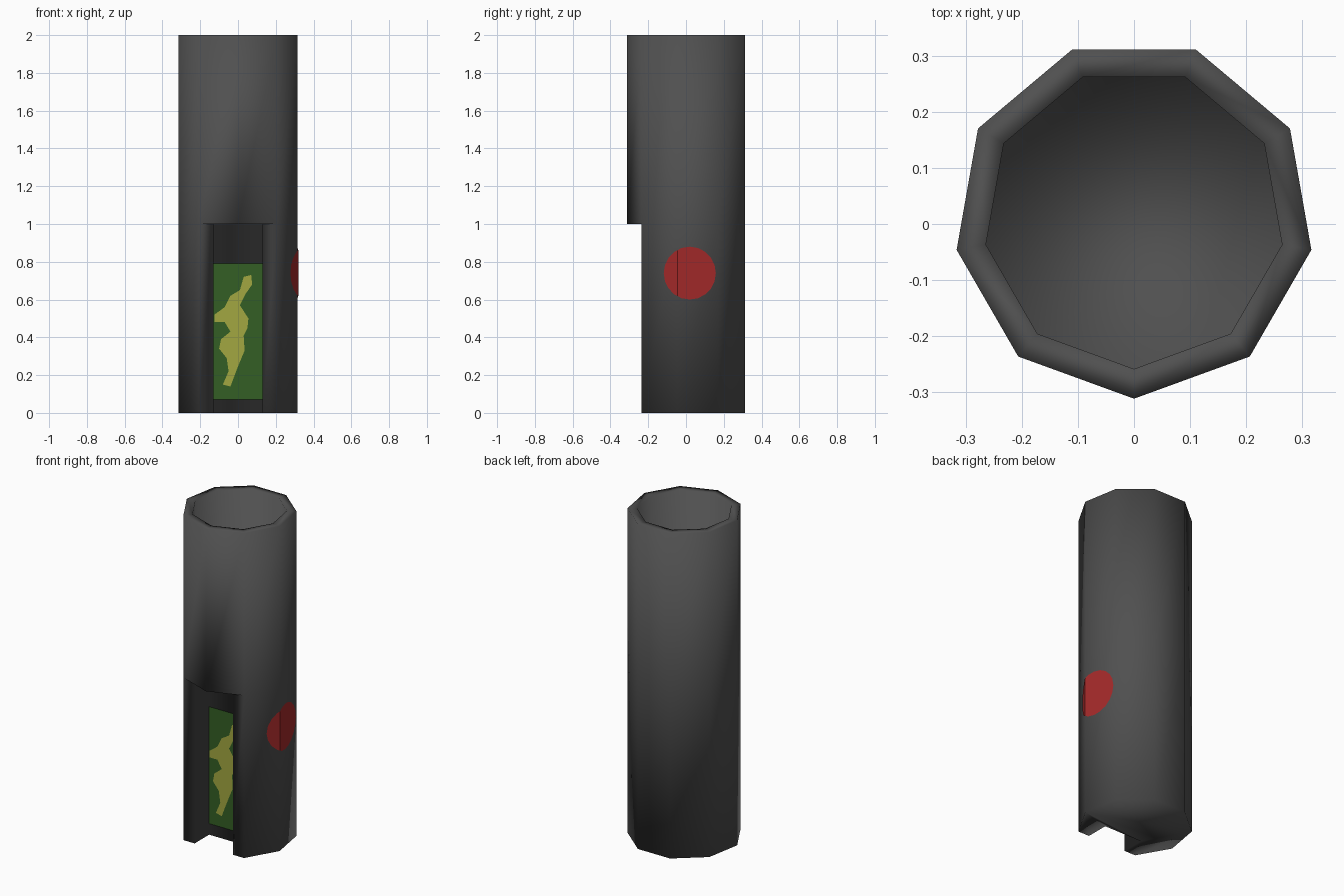
import bpy, bmesh, math
from mathutils import Vector

if "Cube" in bpy.data.objects:
    bpy.data.objects.remove(bpy.data.objects["Cube"])

SIDES, R_OUT, R_IN, CY = 9, 0.321, 0.268, 0.0097
HALF_W, BACK_Y, NOTCH_Z, FLOOR_Z = 0.13, -0.095, 1.0, 1.2


def material(name, rgb):
    m = bpy.data.materials.new(name)
    m.diffuse_color = (*rgb, 1)
    m.use_nodes = True
    m.node_tree.nodes["Principled BSDF"].inputs["Base Color"].default_value = m.diffuse_color
    return m


GREY = material("dark grey", (0.08, 0.08, 0.08))
RED = material("dark red", (0.38, 0.023, 0.023))
GREEN = material("dark green", (0.034, 0.114, 0.018))
OLIVE = material("olive yellow", (0.36, 0.39, 0.053))


def finish(bm, name, mat, smooth=False):
    bmesh.ops.recalc_face_normals(bm, faces=bm.faces)
    me = bpy.data.meshes.new(name)
    for f in bm.faces:
        f.smooth = smooth
    bm.to_mesh(me)
    bm.free()
    me.materials.append(mat)
    ob = bpy.data.objects.new(name, me)
    bpy.context.collection.objects.link(ob)
    return ob


def ring(r):
    # nine-sided outline with one corner facing the front
    a = [math.radians(-90 + 40 * k) for k in range(SIDES)]
    return [(r * math.cos(t), CY + r * math.sin(t)) for t in a]


def bridge(bm, a, b):
    n = len(a)
    for i in range(n):
        j = (i + 1) % n
        bm.faces.new((a[i], a[j], b[j], b[i]))


# Tube body: open bore at the top, front corner cut away with a recess below
bm = bmesh.new()
add = lambda pts, z: [bm.verts.new((x, y, z)) for x, y in pts]
outer, inner = ring(R_OUT), ring(R_IN)
strip_y = outer[1][1]
recess = [(-HALF_W, strip_y), (-HALF_W, BACK_Y), (HALF_W, BACK_Y), (HALF_W, strip_y)]
low = add(outer[1:] + recess, 0)
mid = add(outer[1:] + recess, NOTCH_Z)
front = add(outer[:1], NOTCH_Z)
top = add(outer, 2)
rim = add(inner, 2)
floor = add(inner, FLOOR_Z)
bridge(bm, low, mid)
bridge(bm, front + mid[:8], top)
bridge(bm, top, rim)
bridge(bm, rim, floor)
bm.faces.new(floor)
bm.faces.new(low)
bm.faces.new(mid[7:] + [mid[0]] + front)   # roof of the recess
finish(bm, "tube_body", GREY, smooth=True)


def front_plate(name, mat, pts, y):
    b = bmesh.new()
    f = b.faces.new([b.verts.new((x, y, z)) for x, z in pts])
    f.normal_update()
    if f.normal.y > 0:
        f.normal_flip()
    bmesh.ops.triangulate(b, faces=[f])
    me_ob = finish(b, name, mat)
    # open plates must face the front
    if me_ob.data.polygons[0].normal.y > 0:
        me_ob.data.flip_normals()


# Green panel on the back wall of the recess
front_plate("recess_panel", GREEN,
            [(-HALF_W, 0.07), (HALF_W, 0.07), (HALF_W, 0.79), (-HALF_W, 0.79)],
            BACK_Y - 0.003)

# Irregular bolt-like patch on the panel
front_plate("panel_patch", OLIVE, [
    (0.07, 0.73), (0.03, 0.72), (0.01, 0.65), (-0.04, 0.62), (-0.07, 0.56),
    (-0.125, 0.52), (-0.125, 0.48), (-0.07, 0.48), (-0.04, 0.43), (-0.09, 0.39),
    (-0.10, 0.34), (-0.06, 0.29), (-0.05, 0.22), (-0.08, 0.15), (-0.04, 0.14),
    (-0.01, 0.22), (0.01, 0.27), (0.035, 0.33), (0.03, 0.41), (0.05, 0.45),
    (0.055, 0.50), (0.01, 0.57), (0.04, 0.63), (0.075, 0.68)], BACK_Y - 0.006)

# Red disc wrapped over the right-hand corner
bm = bmesh.new()
N = 20
bm.faces.new([bm.verts.new((0, 0.02 + 0.138 * math.cos(2 * math.pi * k / N),
                            0.74 + 0.14 * math.sin(2 * math.pi * k / N))) for k in range(N)])
p0, p1, p2 = outer[1], outer[2], outer[3]
bmesh.ops.bisect_plane(bm, geom=bm.verts[:] + bm.edges[:] + bm.faces[:],
                       plane_co=Vector((0, p1[1], 0)), plane_no=Vector((0, 1, 0)))
for v in bm.verts:
    a, b = (p0, p1) if v.co.y < p1[1] else (p1, p2)
    t = (v.co.y - a[1]) / (b[1] - a[1])
    v.co.x = a[0] + t * (b[0] - a[0]) + 0.003
disc = finish(bm, "side_disc", RED)
if disc.data.polygons[0].normal.x < 0:
    disc.data.flip_normals()
